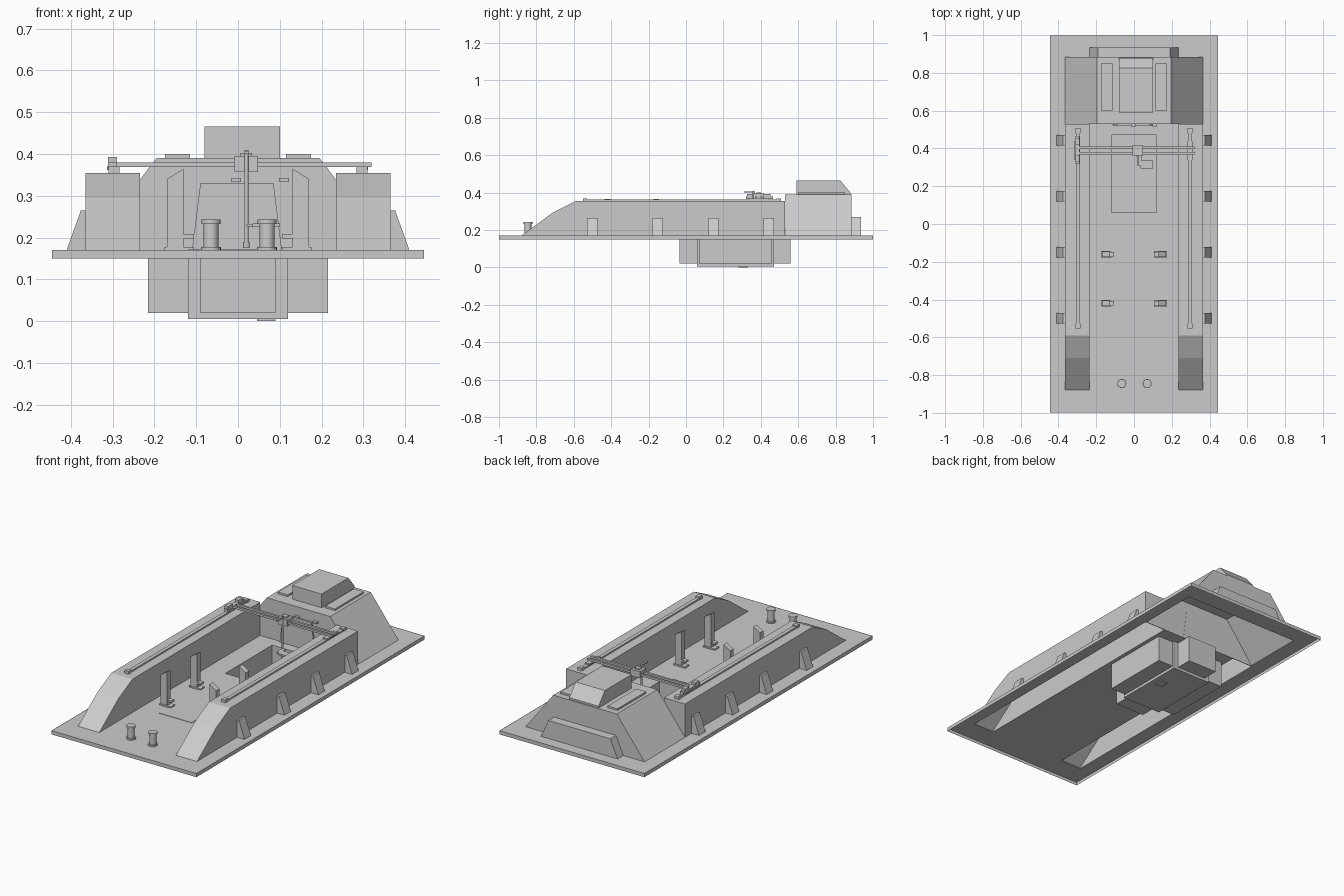
import bpy
import bmesh
from mathutils import Vector

cube = bpy.data.objects.get("Cube")
if cube:
    bpy.data.objects.remove(cube, do_unlink=True)

grey = bpy.data.materials.new("plain grey")
grey.use_nodes = True
grey.diffuse_color = (0.6, 0.6, 0.6, 1)
grey.node_tree.nodes["Principled BSDF"].inputs["Base Color"].default_value = (0.6, 0.6, 0.6, 1)

FLOOR = 0.17
WALL_TOP = 0.355
ROOF = 0.39


def finish(name, bm, drop=()):
    """Turn a bmesh into an object, leaving out faces that look along the drop directions."""
    bmesh.ops.recalc_face_normals(bm, faces=bm.faces)
    bm.normal_update()
    gone = [f for f in bm.faces if any(f.normal.dot(Vector(d)) > 0.99 for d in drop)]
    if gone:
        bmesh.ops.delete(bm, geom=gone, context="FACES")
    mesh = bpy.data.meshes.new(name)
    bm.to_mesh(mesh)
    bm.free()
    mesh.materials.append(grey)
    ob = bpy.data.objects.new(name, mesh)
    bpy.context.collection.objects.link(ob)
    return ob


def prism(name, profile, axis, a, b, drop=()):
    """Extrude a profile (y,z for axis x; x,z for axis y; x,y for axis z) from a to b."""
    place = {"x": lambda u, v: (a, u, v),
             "y": lambda u, v: (u, a, v),
             "z": lambda u, v: (u, v, a)}[axis]
    step = {"x": (b - a, 0, 0), "y": (0, b - a, 0), "z": (0, 0, b - a)}[axis]
    bm = bmesh.new()
    face = bm.faces.new([bm.verts.new(place(u, v)) for u, v in profile])
    out = bmesh.ops.extrude_face_region(bm, geom=[face], use_keep_orig=True)
    moved = [g for g in out["geom"] if isinstance(g, bmesh.types.BMVert)]
    bmesh.ops.translate(bm, verts=moved, vec=step)
    return finish(name, bm, drop)


def box(name, x0, x1, y0, y1, z0, z1, drop=()):
    return prism(name, [(x0, y0), (x1, y0), (x1, y1), (x0, y1)], "z", z0, z1, drop)


def cylinder(name, x, y, z0, z1, radius, sides=16):
    bm = bmesh.new()
    bmesh.ops.create_cone(bm, cap_ends=True, segments=sides, radius1=radius,
                          radius2=radius, depth=z1 - z0)
    bmesh.ops.translate(bm, verts=bm.verts, vec=(x, y, (z0 + z1) / 2))
    ob = finish(name, bm)
    for p in ob.data.polygons:
        p.use_smooth = abs(p.normal.z) < 0.5
    return ob


UP, DOWN = (0, 0, 1), (0, 0, -1)

# Floor: thin deck with openings, and the rim hanging round its edge
deck = box("floor_deck", -0.444, 0.444, -0.999, 0.999, FLOOR - 0.003, FLOOR)
box("floor_rim", -0.445, 0.445, -1, 1, 0.15, FLOOR, (UP, DOWN))
openings = [(-0.364, -0.236, -0.875, 0.529), (0.236, 0.364, -0.875, 0.529),
            (-0.36, 0.36, 0.532, 0.88), (-0.12, 0.12, 0.06, 0.47)]
for x0, x1, y0, y1 in openings:
    cutter = box("opening_cutter", x0, x1, y0, y1, 0.1, 0.3)
    cutter.hide_render = True
    cutter.hide_viewport = True
    cut = deck.modifiers.new("opening", "BOOLEAN")
    cut.operation = "DIFFERENCE"
    cut.solver = "EXACT"
    cut.object = cutter

# Pit under the floor: deep centre with four shallower arms
box("pit_centre", -0.12, 0.12, 0.06, 0.47, 0.005, FLOOR, (UP,))
box("pit_arm_front", -0.09, 0.09, -0.035, 0.06, 0.02, FLOOR)
box("pit_arm_back", -0.09, 0.09, 0.47, 0.56, 0.02, FLOOR)
box("pit_arm_left", 0.12, 0.215, 0.07, 0.46, 0.02, FLOOR)
box("pit_arm_right", -0.215, -0.12, 0.07, 0.46, 0.02, FLOOR)
box("pit_drain", 0.045, 0.09, 0.28, 0.33, 0, 0.006)
box("floor_plate", -0.12, 0.08, -0.52, 0.0, FLOOR, FLOOR + 0.002)

# Side walls, hollow from below, with buttresses, rails and rail stops
wall = [(-0.88, FLOOR), (-0.71, 0.295), (-0.59, WALL_TOP), (0.53, WALL_TOP), (0.53, FLOOR)]
for side, s in (("left", 1), ("right", -1)):
    prism(f"{side}_wall", wall, "x", s * 0.235, s * 0.365, (DOWN,))
    for i, y in enumerate((-0.5, -0.15, 0.147, 0.443)):
        prism(f"{side}_buttress_{i}", [(s * 0.364, FLOOR), (s * 0.41, FLOOR),
                                      (s * 0.376, 0.265), (s * 0.364, 0.265)],
              "y", y - 0.028, y + 0.028, (DOWN,))
    x = s * 0.297
    box(f"{side}_rail", x - 0.01, x + 0.01, -0.53, 0.49, WALL_TOP, 0.363)
    for end, y in (("front", -0.54), ("back", 0.495)):
        box(f"{side}_rail_stop_{end}", x - 0.013, x + 0.013, y - 0.012, y + 0.012,
            WALL_TOP, 0.37)

    # Posts with slanted tops and feet
    for i, y in enumerate((-0.16, -0.42)):
        prism(f"{side}_post_{i}", [(s * 0.17, FLOOR), (s * 0.17, 0.34),
                                  (s * 0.13, 0.365), (s * 0.13, FLOOR)],
              "y", y - 0.015, y + 0.015)
        box(f"{side}_post_foot_{i}", s * 0.105, s * 0.176, y - 0.018, y + 0.018,
            FLOOR, 0.178)
        box(f"{side}_post_bracket_{i}", s * 0.105, s * 0.13, y - 0.012, y + 0.012,
            0.198, 0.208)

    # Roof plates beside the top housing
    box(f"{side}_roof_plate", s * 0.115, s * 0.175, 0.6, 0.85, ROOF, 0.4)

    # Bollards with base and cap
    x = 0.0025 + s * 0.067
    cylinder(f"{side}_bollard", x, -0.845, FLOOR, 0.24, 0.018)
    cylinder(f"{side}_bollard_base", x, -0.845, FLOOR, 0.178, 0.024)
    cylinder(f"{side}_bollard_cap", x, -0.845, 0.232, 0.243, 0.023)

# Rear building, hollow from below
prism("rear_building", [(-0.365, FLOOR), (0.365, FLOOR), (0.195, ROOF), (-0.195, ROOF)],
      "y", 0.53, 0.885, (DOWN,))
prism("rear_panel", [(-0.235, FLOOR), (0.235, FLOOR), (0.19, 0.27), (-0.19, 0.27)],
      "y", 0.885, 0.935)
prism("top_housing", [(0.59, ROOF), (0.59, 0.466), (0.825, 0.466), (0.88, 0.4), (0.88, ROOF)],
      "x", -0.08, 0.1)
prism("front_door", [(-0.11, FLOOR), (0.105, FLOOR), (0.085, 0.33), (-0.09, 0.33)],
      "y", 0.522, 0.531)
for side, x in (("left", 0.11), ("right", -0.005)):
    box(f"{side}_door_hook", x - 0.012, x + 0.012, 0.515, 0.53, 0.333, 0.342)

# Gantry: carriages, twin beams, trolley and hanging pole
for side, x in (("left", 0.297), ("right", -0.3)):
    box(f"{side}_carriage_base", x - 0.014, x + 0.014, 0.34, 0.44, 0.362, 0.37)
for side, y in (("front", 0.374), ("back", 0.404)):
    box(f"gantry_beam_{side}", -0.31, 0.32, y - 0.006, y + 0.006, 0.369, 0.38)
box("right_carriage_drive", -0.311, -0.289, 0.32, 0.465, 0.365, 0.38)
for y in (0.345, 0.435):
    box("carriage_motor", -0.311, -0.289, y - 0.018, y + 0.018, 0.375, 0.393)
box("trolley", -0.008, 0.048, 0.362, 0.416, 0.358, 0.395)
box("trolley_head", 0.006, 0.034, 0.376, 0.402, 0.395, 0.402)
cylinder("hanging_pole", 0.02, 0.36, 0.178, 0.41, 0.005, 8)
box("pole_arm", 0.015, 0.025, 0.31, 0.36, 0.4, 0.407)
cylinder("pole_tip", 0.02, 0.36, 0.175, 0.19, 0.008, 8)
box("control_panel", 0.035, 0.1, 0.295, 0.335, 0.225, 0.234)
box("control_arm", 0.02, 0.04, 0.31, 0.365, 0.226, 0.232)
